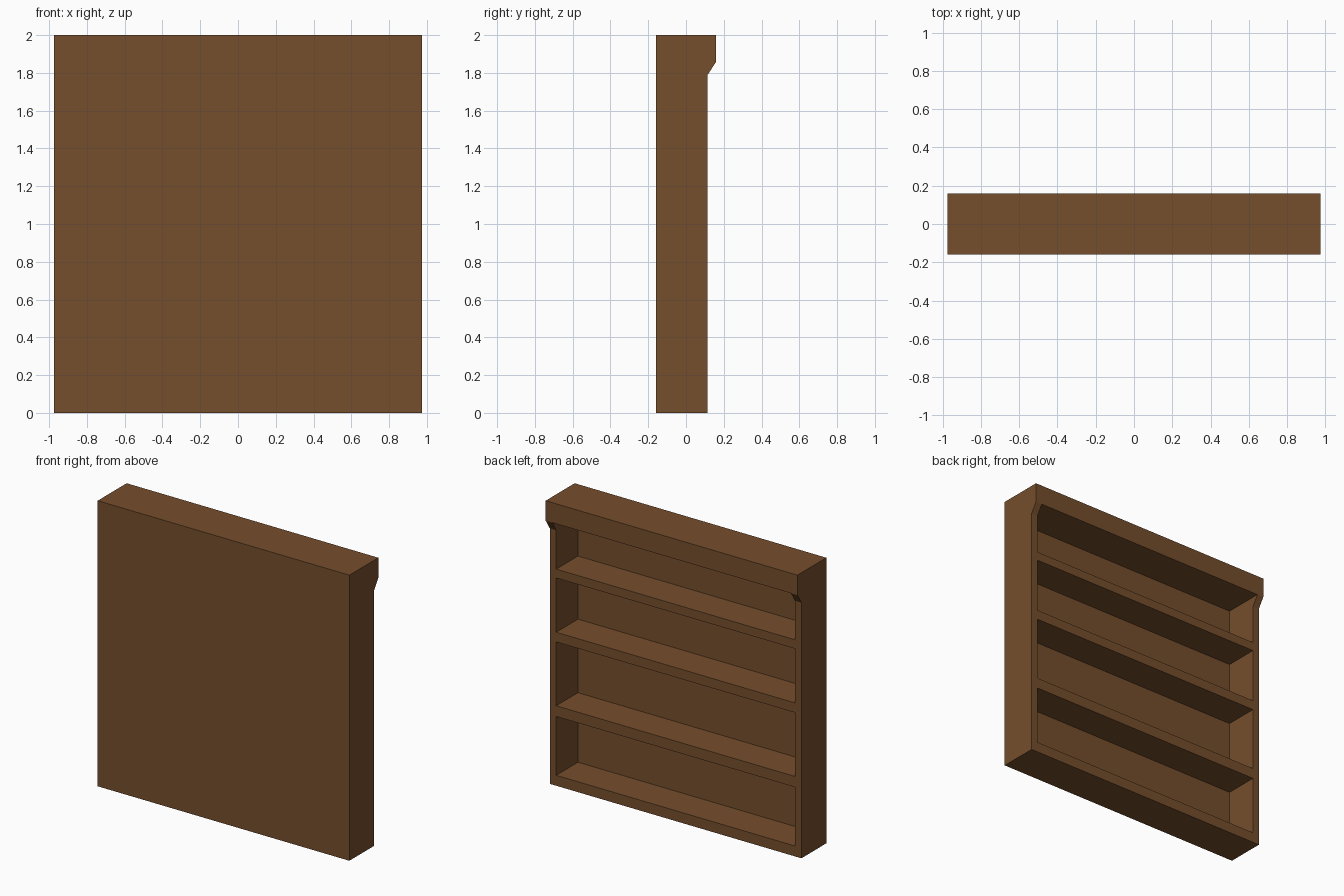
import bpy, bmesh

if "Cube" in bpy.data.objects:
    bpy.data.objects.remove(bpy.data.objects["Cube"])

wood = bpy.data.materials.new("brown_wood")
wood.diffuse_color = (0.18, 0.077, 0.026, 1)
wood.use_nodes = True
wood.node_tree.nodes["Principled BSDF"].inputs["Base Color"].default_value = wood.diffuse_color

HALF_W, BACK, FRONT, CROWN = 0.975, -0.16, 0.115, 0.16
SIDE, INNER_Y = 0.05, -0.125


def extrude_profile(name, profile, half_width):
    """Extrude a (y, z) profile symmetrically along x."""
    bm = bmesh.new()
    face = bm.faces.new([bm.verts.new((-half_width, y, z)) for y, z in profile])
    ext = bmesh.ops.extrude_face_region(bm, geom=[face])["geom"]
    moved = [v for v in ext if isinstance(v, bmesh.types.BMVert)]
    bmesh.ops.translate(bm, verts=moved, vec=(2 * half_width, 0, 0))
    bmesh.ops.recalc_face_normals(bm, faces=bm.faces)
    mesh = bpy.data.meshes.new(name)
    bm.to_mesh(mesh)
    bm.free()
    mesh.materials.append(wood)
    obj = bpy.data.objects.new(name, mesh)
    bpy.context.collection.objects.link(obj)
    return obj


# Bookcase body with the overhanging crown
body = extrude_profile("bookcase_body", [
    (BACK, 0), (FRONT, 0), (FRONT, 1.79), (CROWN, 1.86), (CROWN, 2), (BACK, 2)], HALF_W)

# Open bays between the shelves, (bottom, top)
cutters = []
for i, (z0, z1) in enumerate([(0.073, 0.485), (0.56, 1.007), (1.075, 1.455), (1.517, 1.86)]):
    cutter = extrude_profile(f"bay_cutter_{i}", [
        (INNER_Y, z0), (0.3, z0), (0.3, z1), (INNER_Y, z1)], HALF_W - SIDE)
    cutter.hide_render = True
    mod = body.modifiers.new(f"bay_{i}", 'BOOLEAN')
    mod.operation = 'DIFFERENCE'
    mod.solver = 'EXACT'
    mod.object = cutter
    cutters.append(cutter)

# Bake the cuts and remove the helpers
depsgraph = bpy.context.evaluated_depsgraph_get()
body_mesh = bpy.data.meshes.new_from_object(body.evaluated_get(depsgraph))
body.modifiers.clear()
body.data = body_mesh
for cutter in cutters:
    bpy.data.objects.remove(cutter)
